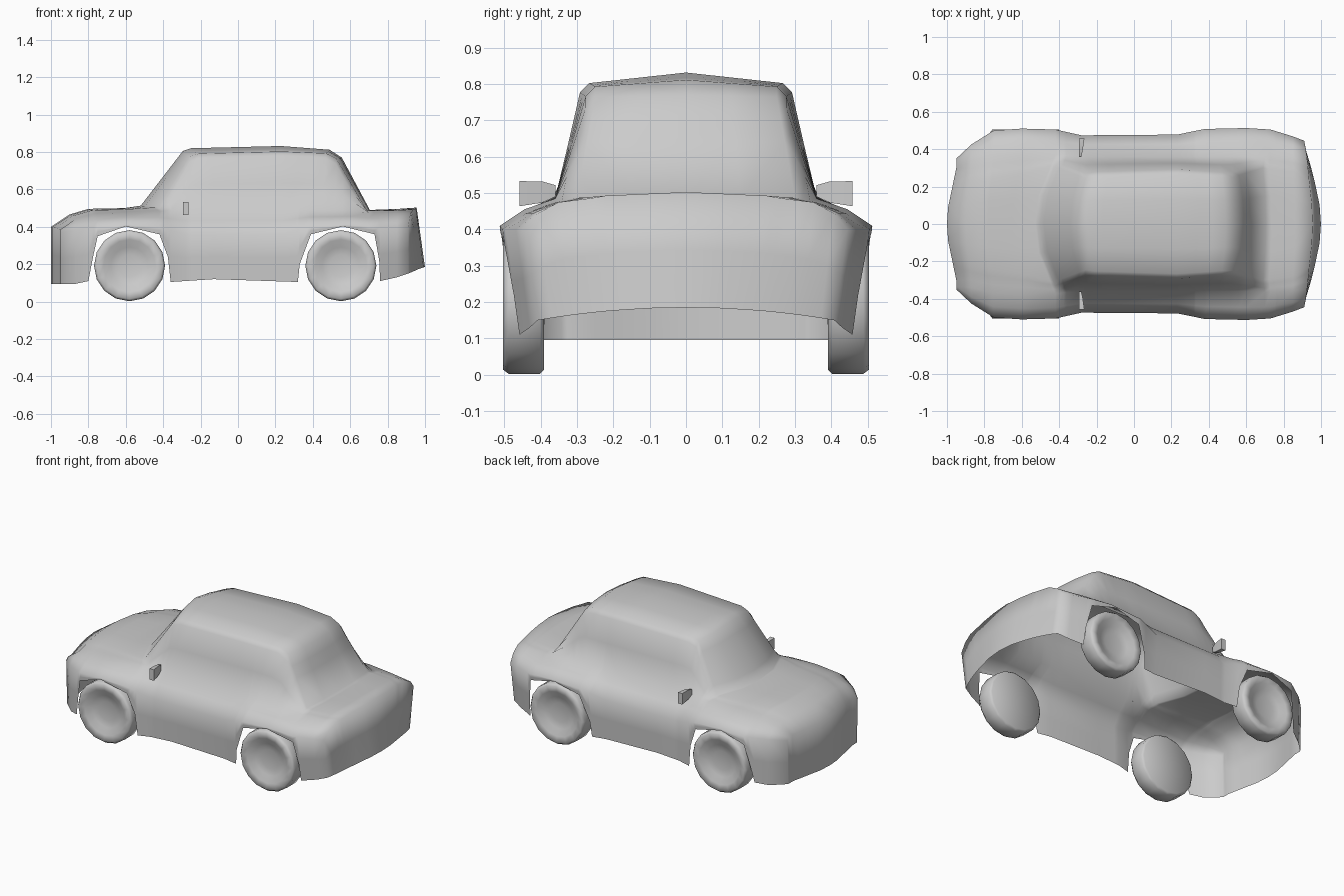
import bpy, bmesh, math
from mathutils import Vector

if "Cube" in bpy.data.objects:
    bpy.data.objects.remove(bpy.data.objects["Cube"], do_unlink=True)

grey = bpy.data.materials.new("plain_grey")
grey.use_nodes = True
COLOUR = (0.6, 0.6, 0.6, 1)
grey.diffuse_color = COLOUR
grey.node_tree.nodes["Principled BSDF"].inputs["Base Color"].default_value = COLOUR


def interp(table, s):
    """Linear lookup of the value columns of a table keyed on its first column."""
    for a, b in zip(table, table[1:]):
        if s <= b[0]:
            t = max(0, (s - a[0]) / (b[0] - a[0]))
            return [u + (v - u) * t for u, v in zip(a[1:], b[1:])]
    return list(table[-1][1:])


def finish(name, bm, angle):
    mesh = bpy.data.meshes.new(name)
    bm.to_mesh(mesh)
    bm.free()
    obj = bpy.data.objects.new(name, mesh)
    bpy.context.collection.objects.link(obj)
    mesh.materials.append(grey)
    bpy.ops.object.select_all(action='DESELECT')
    obj.select_set(True)
    bpy.context.view_layer.objects.active = obj
    bpy.ops.object.shade_smooth_by_angle(angle=math.radians(angle))
    return obj


# Lower edge of the shell with both wheel arches: x, z
SILL = [(-.95, .095), (-.87, .095), (-.8, .11), (-.775, .24), (-.75, .35), (-.6, .402),
        (-.42, .36), (-.375, .24), (-.36, .105), (-.13, .12), (.32, .105), (.33, .2),
        (.39, .36), (.56, .402), (.73, .36), (.755, .22), (.76, .11), (.85, .13), (.91, .15)]
# Widest line: x, half width, height
WAIST = [(-.95, .35, .37), (-.87, .425, .385), (-.75, .5, .4), (-.6, .51, .41), (-.42, .505, .4),
         (-.28, .474, .36), (.23, .478, .36), (.38, .508, .4), (.6, .513, .41), (.73, .505, .4),
         (.85, .468, .4), (.91, .445, .4)]
# Bonnet edge, window base and boot edge: x, half width, height
BELT = [(-.95, .3, .385), (-.87, .34, .44), (-.75, .37, .465), (-.5, .38, .48), (-.3, .36, .49),
        (.25, .358, .49), (.6, .36, .485), (.72, .365, .473), (.91, .35, .475)]
# Upper edge and centre line: x, edge x, edge half width, edge z, centre x, centre z
TOP = [(-.95, -.975, .18, .395, -1, .4), (-.87, -.88, .22, .46, -.9, .466),
       (-.77, -.78, .24, .488, -.8, .496), (-.55, -.57, .27, .495, -.61, .5),
       (-.4, -.43, .31, .505, -.52, .513), (-.25, -.26, .245, .775, -.295, .805),
       (-.2, -.21, .252, .791, -.25, .82), (.23, .23, .266, .803, .23, .832),
       (.45, .47, .25, .793, .49, .812), (.52, .525, .25, .765, .555, .77),
       (.7, .69, .3, .487, .705, .49), (.85, .85, .28, .488, .86, .496),
       (.91, .938, .22, .493, .955, .503)]


def section(s):
    """Half outline of the shell, from sill up to the centre line."""
    zs, = interp(SILL, s)
    yw, zw = interp(WAIST, s)
    yb, zb = interp(BELT, s)
    xe, ye, ze, xc, zc = interp(TOP, s)
    tuck = .03 + .13 * max(0, s)
    side = [Vector((s, yw - tuck * (zw - z), z)) for z in (zs, (zs + zw) / 2)]
    waist, belt = Vector((s, yw, zw)), Vector((s, yb, zb))
    edge, top = Vector((xe, ye, ze)), Vector((xc, 0, zc))
    if s >= SILL[-1][0]:
        belt.x += .015
    rise = min(1, max(0, (ze - zb) / .3))
    rail = belt.lerp(edge, .7).lerp(Vector((xe, ye + .026, ze - .026)), rise)
    shoulder = waist.lerp(belt, .5) + Vector((0, .008, .008))
    inner = edge.lerp(top, .5)
    inner.x += (xc - xe) * .25
    return side + [waist, shoulder, belt, belt.lerp(rail, .5), rail, edge, inner, top]


# Body shell, open underneath
bm = bmesh.new()
stations = sorted({row[0] for t in (SILL, WAIST, TOP) for row in t})
rings = [[bm.verts.new(p) for p in section(s)] for s in stations]


def bridge(a, b):
    for i in range(len(a) - 1):
        bm.faces.new((a[i], a[i + 1], b[i + 1], b[i]))


for a, b in zip(rings, rings[1:]):
    bridge(a, b)


def end_panel(ring, centre_z, slope):
    """Close an end of the shell from its top edge down to the curved bumper edge."""
    column = ring[2::-1]
    corner, waist_y = ring[0].co, ring[2].co.y
    for v in ring[3:]:
        across = (v.co.y / waist_y) ** 2
        bottom = centre_z + (corner.z - centre_z) * across
        new = [v]
        for t in (.5, 1):
            z = v.co.z + (bottom - v.co.z) * t
            x = v.co.x + slope * (1 - across) * (v.co.z - z)
            y = v.co.y * (1 + (corner.y / waist_y - 1) * t)
            new.append(bm.verts.new((x, y, z)))
        bridge(column, new)
        column = new


end_panel(rings[0], .095, 0)
end_panel(rings[-1], .185, .14)
bmesh.ops.recalc_face_normals(bm, faces=bm.faces)
roof = max(bm.faces, key=lambda f: f.calc_center_median().z)
if roof.normal.z < 0:
    bmesh.ops.reverse_faces(bm, faces=bm.faces)
body = finish("body_shell", bm, 180)
mirror = body.modifiers.new("mirror", 'MIRROR')
mirror.use_axis = (False, True, False)
mirror.use_clip = True

# Wheels: dished outside, flat inside; profile is radius, distance from centre line
PROFILE = [(0, .39), (.178, .391), (.19, .402), (.19, .488), (.178, .504),
           (.14, .496), (.1, .475), (.06, .467), (0, .465)]
SIDES = 16


def wheel(name, x, side):
    bm = bmesh.new()
    verts = [bm.verts.new((r, y * side, 0)) for r, y in PROFILE]
    edges = [bm.edges.new(pair) for pair in zip(verts, verts[1:])]
    bmesh.ops.spin(bm, geom=verts + edges, cent=(0, 0, 0), axis=(0, 1, 0),
                   angle=math.tau, steps=SIDES, use_merge=True)
    bmesh.ops.remove_doubles(bm, verts=bm.verts, dist=.0005)
    bmesh.ops.recalc_face_normals(bm, faces=bm.faces)
    bmesh.ops.translate(bm, verts=bm.verts, vec=(x, 0, .192))
    finish(name, bm, 180)


# Door mirrors: a housing that narrows to a thin arm at the door
def door_mirror(name, side):
    bm = bmesh.new()
    bmesh.ops.create_cube(bm, size=1)
    bmesh.ops.subdivide_edges(bm, edges=[e for e in bm.edges
                              if abs(e.verts[0].co.y - e.verts[1].co.y) > .5], cuts=1)
    for v in bm.verts:
        row = round(v.co.y * 2) + 1
        low, high = ((.49, .522), (.474, .532), (.464, .533))[row]
        depth = (.012, .02, .03)[row]
        y = (.36, .395, .458)[row]
        v.co = (-.288 + .004 * row + v.co.x * depth, y * side, high if v.co.z > 0 else low)
    bmesh.ops.recalc_face_normals(bm, faces=bm.faces)
    finish(name, bm, 60)


for label, side in (("near", -1), ("far", 1)):
    wheel(f"bonnet_wheel_{label}", -.58, side)
    wheel(f"boot_wheel_{label}", .55, side)
    door_mirror(f"door_mirror_{label}", side)
